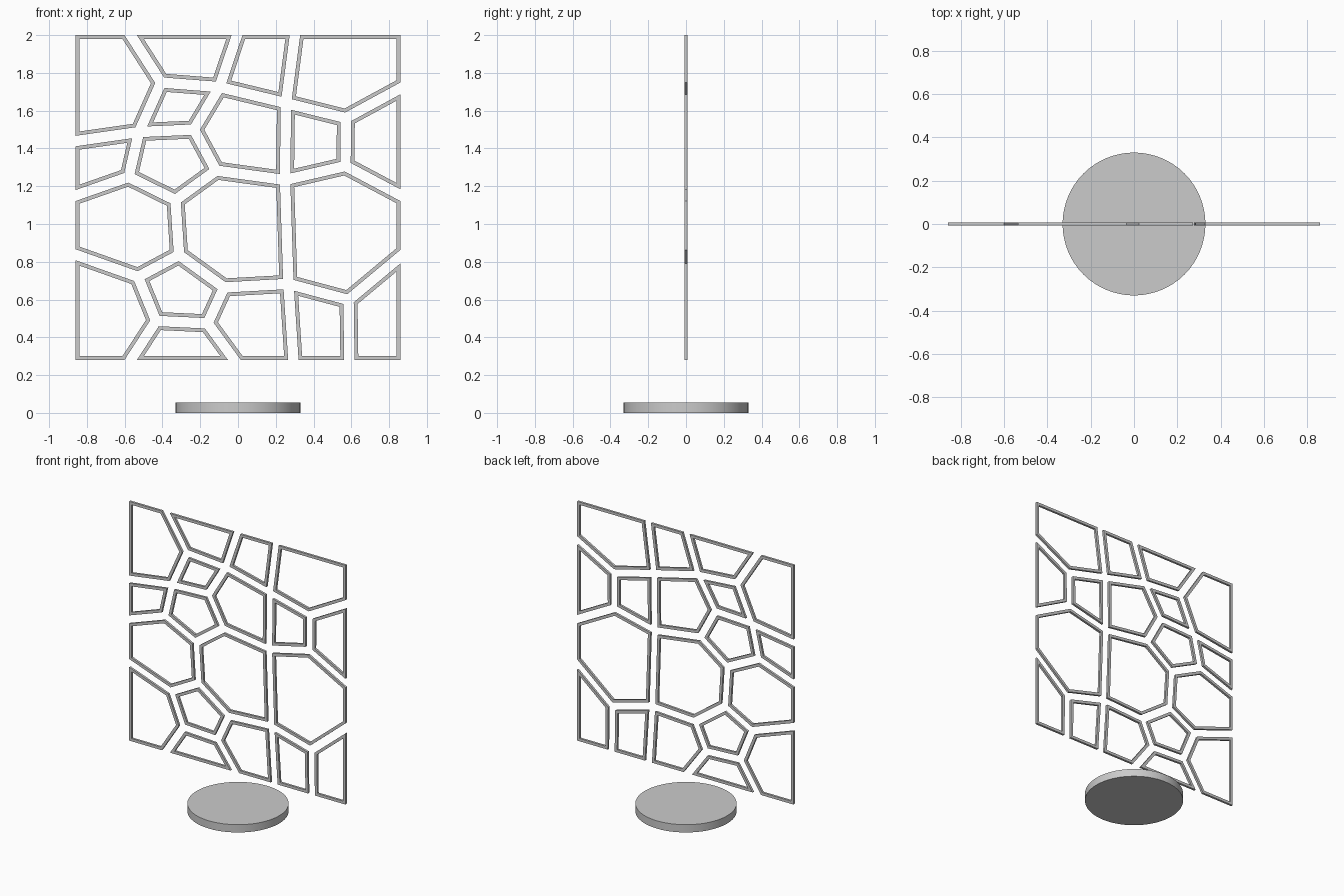
import bpy, bmesh
from mathutils import Vector
from mathutils.geometry import intersect_line_line_2d, intersect_line_line

if "Cube" in bpy.data.objects:
    bpy.data.objects.remove(bpy.data.objects["Cube"])

HALF_GAP, BAR, DEPTH = 0.0275, 0.02, 0.016
W, TOP, BOT = 0.8875, 2.0275, 0.2525   # panel limits plus half a gap

# Junctions of the cracked pattern (x, z)
J = {
    'a': (-.407, 1.749), 'b': (-.524, 1.487), 'c': (-.098, 1.725),
    'd': (.254, 1.640), 'e': (.571, 1.561), 'f': (-.233, 1.500),
    'g': (-.579, 1.249), 'h': (-.116, 1.283), 'i': (-.331, 1.127),
    'j': (.249, 1.233), 'k': (.569, 1.307), 'l': (-.529, .720),
    'm': (-.312, .836), 'n': (-.074, .664), 'o': (.267, .683),
    'p': (.585, .598), 'q': (-.434, .487), 'r': (-.161, .474),
    # points on the panel border
    's': (-.586, TOP), 't': (.004, TOP), 'u': (.305, TOP),
    'v': (-W, 1.435), 'w': (-W, 1.141), 'x': (-W, .847),
    'y': (W, 1.733), 'z': (W, 1.138), '0': (W, .850),
    '1': (-.586, BOT), '2': (.001, BOT), '3': (.295, BOT), '4': (.590, BOT),
    '5': (-W, TOP), '6': (W, TOP), '7': (-W, BOT), '8': (W, BOT),
}
# Each cell lists its junctions clockwise as seen from the front
CELLS = ("5sabv stca tudc u6yed acfb vbgw bfhig cdjhf dekj eyzk "
         "wgimlx hjonmi jkz0po xlq17 mnrql qr21 no32r op43 p084").split()


def inset(pts, dist):
    """Move every side of a clockwise polygon inward by dist."""
    lines = []
    for i, p in enumerate(pts):
        d = (pts[(i + 1) % len(pts)] - p).normalized()
        lines.append((p + Vector((d.y, -d.x)) * dist, d))
    out = []
    for i, (p, d) in enumerate(lines):
        q, e = lines[i - 1]
        out.append(q + e * ((p - q).cross(d) / e.cross(d)))
    return out


def cell_frame(name, cell):
    """Square-edged bar running round one cell."""
    pts = [Vector(J[k]) for k in cell]
    bm = bmesh.new()
    rings = []
    for dist, y in ((HALF_GAP, -DEPTH / 2), (HALF_GAP + BAR, -DEPTH / 2),
                    (HALF_GAP + BAR, DEPTH / 2), (HALF_GAP, DEPTH / 2)):
        rings.append([bm.verts.new((p.x, y, p.y)) for p in inset(pts, dist)])
    n = len(pts)
    for r in range(4):
        a, b = rings[r], rings[(r + 1) % 4]
        for i in range(n):
            k = (i + 1) % n
            bm.faces.new((a[i], a[k], b[k], b[i]))
    bmesh.ops.recalc_face_normals(bm, faces=bm.faces)
    mesh = bpy.data.meshes.new(name)
    bm.to_mesh(mesh)
    bm.free()
    bpy.context.collection.objects.link(bpy.data.objects.new(name, mesh))


# Openwork panel
for i, cell in enumerate(CELLS):
    cell_frame(f"cell_frame_{i + 1:02d}", cell)

# Round base disc
bpy.ops.mesh.primitive_cylinder_add(vertices=64, radius=0.33, depth=0.056,
                                    location=(0, 0, 0.028))
bpy.context.object.name = "base_disc"
bpy.ops.object.shade_smooth_by_angle()
